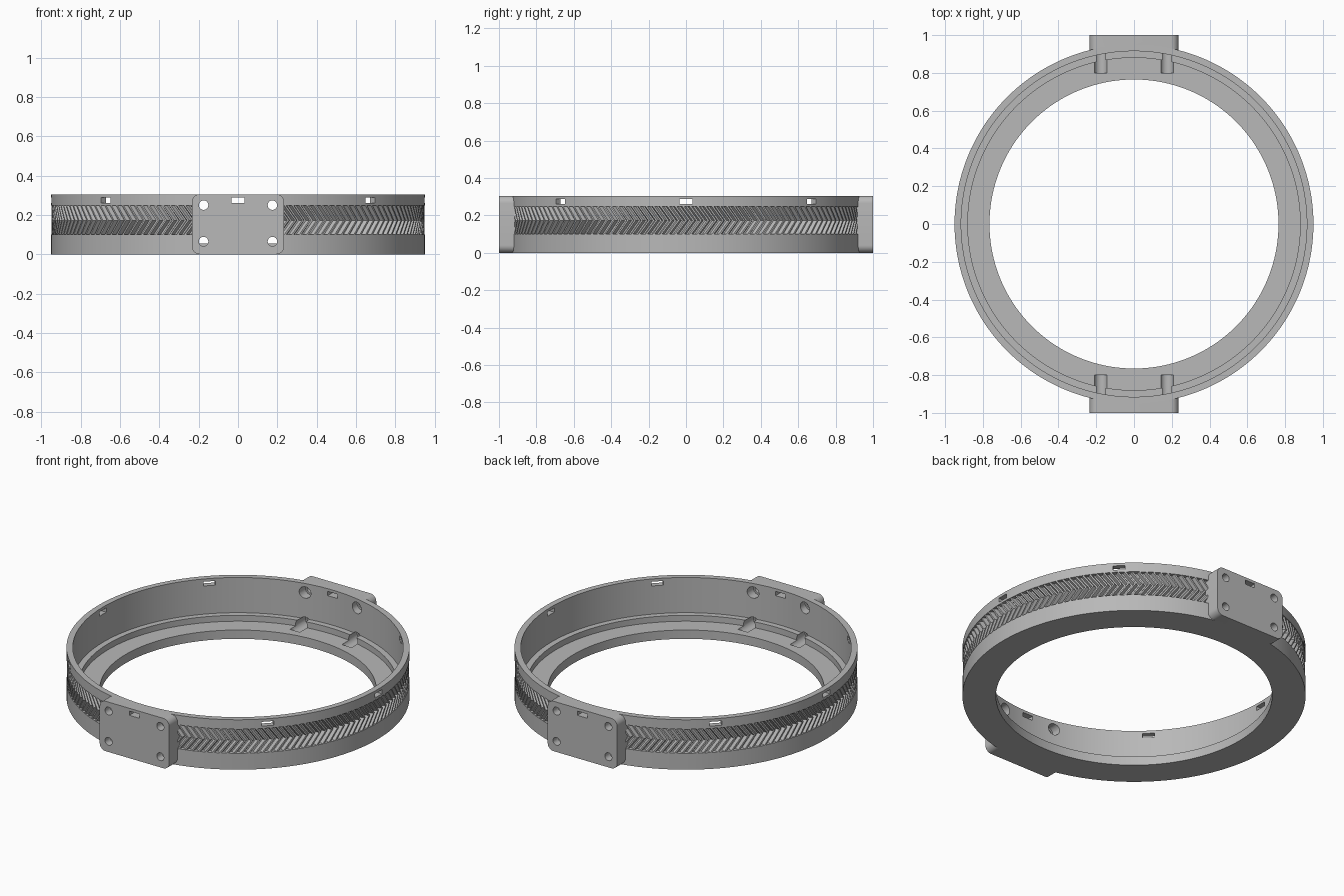
import bpy, bmesh
from math import sin, cos, pi, tau
from mathutils import Matrix, Vector

cube = bpy.data.objects.get("Cube")
if cube:
    bpy.data.objects.remove(cube, do_unlink=True)

HEIGHT, OUTER, INNER = 0.305, 0.95, 0.915
TEETH = 150
SEGS = TEETH * 4

grey = bpy.data.materials.new("plain grey")
grey.use_nodes = True
colour = (0.48, 0.48, 0.48, 1)
grey.diffuse_color = colour
grey.node_tree.nodes["Principled BSDF"].inputs["Base Color"].default_value = colour


def make_object(name, bm):
    bmesh.ops.recalc_face_normals(bm, faces=bm.faces)
    mesh = bpy.data.meshes.new(name)
    bm.to_mesh(mesh)
    bm.free()
    mesh.materials.append(grey)
    obj = bpy.data.objects.new(name, mesh)
    bpy.context.collection.objects.link(obj)
    return obj


def add_rod(bm, x, z, radius, y0, y1):
    """Cylinder lying along y."""
    place = Matrix.Translation((x, (y0 + y1) / 2, z)) @ Matrix.Rotation(pi / 2, 4, 'X')
    bmesh.ops.create_cone(bm, cap_ends=True, segments=32, radius1=radius,
                          radius2=radius, depth=abs(y1 - y0), matrix=place)


def cut(obj, cutters):
    for cutter in cutters:
        mod = obj.modifiers.new("cut", 'BOOLEAN')
        mod.operation = 'DIFFERENCE'
        mod.solver = 'EXACT'
        mod.object = cutter
    bpy.context.view_layer.update()
    graph = bpy.context.evaluated_depsgraph_get()
    result = bpy.data.meshes.new_from_object(obj.evaluated_get(graph))
    obj.modifiers.clear()
    obj.data = result


# Ring body: lathed section; rows marked "tooth" alternate root and tip
slant = 0.055 / OUTER
section = [
    (0.765, 0, 0), (OUTER, 0, 0), (OUTER, 0.10, 0),
    ("tooth", 0.10, 0), ("tooth", 0.173, slant), ("tooth", 0.247, 0),
    (OUTER, 0.247, 0), (OUTER, HEIGHT, 0), (INNER, HEIGHT, 0),
    (INNER, 0.09, 0), (0.88, 0.09, 0), (0.88, 0.054, 0), (0.765, 0.054, 0),
]
tooth_radii = (0.926, 0.926, 0.948, 0.948)
bm = bmesh.new()
rows = []
for radius, z, shift in section:
    row = []
    for i in range(SEGS):
        r = tooth_radii[i % 4] if radius == "tooth" else radius
        a = tau * i / SEGS + shift
        row.append(bm.verts.new((r * cos(a), r * sin(a), z)))
    rows.append(row)
for k, low in enumerate(rows):
    high = rows[(k + 1) % len(rows)]
    for i in range(SEGS):
        j = (i + 1) % SEGS
        bm.faces.new((low[i], low[j], high[j], high[i]))
ring = make_object("toothed_ring", bm)

# Mounting pads: rounded plates on the front and back
HALF, CORNER = 0.235, 0.04


def make_pad(name, side):
    bm = bmesh.new()
    outline = []
    corners = [(1, 1), (-1, 1), (-1, -1), (1, -1)]
    for q, (sx, sz) in enumerate(corners):
        cx = sx * (HALF - CORNER)
        cz = HEIGHT / 2 + sz * (HEIGHT / 2 - CORNER)
        for s in range(9):
            a = pi / 2 * (q + s / 8)
            outline.append(bm.verts.new((cx + CORNER * cos(a), side * 0.87,
                                         cz + CORNER * sin(a))))
    face = bm.faces.new(outline)
    moved = bmesh.ops.extrude_face_region(bm, geom=[face])["geom"]
    bmesh.ops.translate(bm, verts=[v for v in moved if isinstance(v, bmesh.types.BMVert)],
                        vec=Vector((0, side * 0.13, 0)))
    return make_object(name, bm)


pads = [make_pad("front_pad", -1), make_pad("back_pad", 1)]

# Cutter: eight wall slots and the screw holes
bm = bmesh.new()
for k in range(8):
    place = (Matrix.Rotation(tau * k / 8, 4, 'Z') @ Matrix.Translation((0.95, 0, 0.275))
             @ Matrix.Diagonal((0.2, 0.068, 0.026, 1)))
    bmesh.ops.create_cube(bm, size=1, matrix=place)
spots = [(x, z, s) for x in (-0.175, 0.175) for z in (0.065, 0.25) for s in (-1, 1)]
for x, z, side in spots:
    add_rod(bm, x, z, 0.024, side * 0.83, side * 1.05)
hole_cutter = make_object("hole_cutter", bm)

# Cutter: wider bores on the inside, which also groove the floor
bm = bmesh.new()
for x, z, side in spots:
    add_rod(bm, x, z, 0.035, side * 0.80, side * 0.95)
bore_cutter = make_object("bore_cutter", bm)

# Cutter: round interior that hollows the backs of the pads
bm = bmesh.new()
bmesh.ops.create_cone(bm, cap_ends=True, segments=SEGS, radius1=0.92, radius2=0.92,
                      depth=1, matrix=Matrix.Translation((0, 0, 0.2)))
room_cutter = make_object("room_cutter", bm)

cut(ring, [hole_cutter, bore_cutter])
for pad in pads:
    cut(pad, [room_cutter, hole_cutter, bore_cutter])

for cutter in (hole_cutter, bore_cutter, room_cutter):
    bpy.data.objects.remove(cutter, do_unlink=True)

# Smooth the round surfaces and keep the edges sharp
for obj in [ring] + pads:
    bpy.ops.object.select_all(action='DESELECT')
    obj.select_set(True)
    bpy.context.view_layer.objects.active = obj
    bpy.ops.object.shade_smooth_by_angle(angle=pi / 6)
